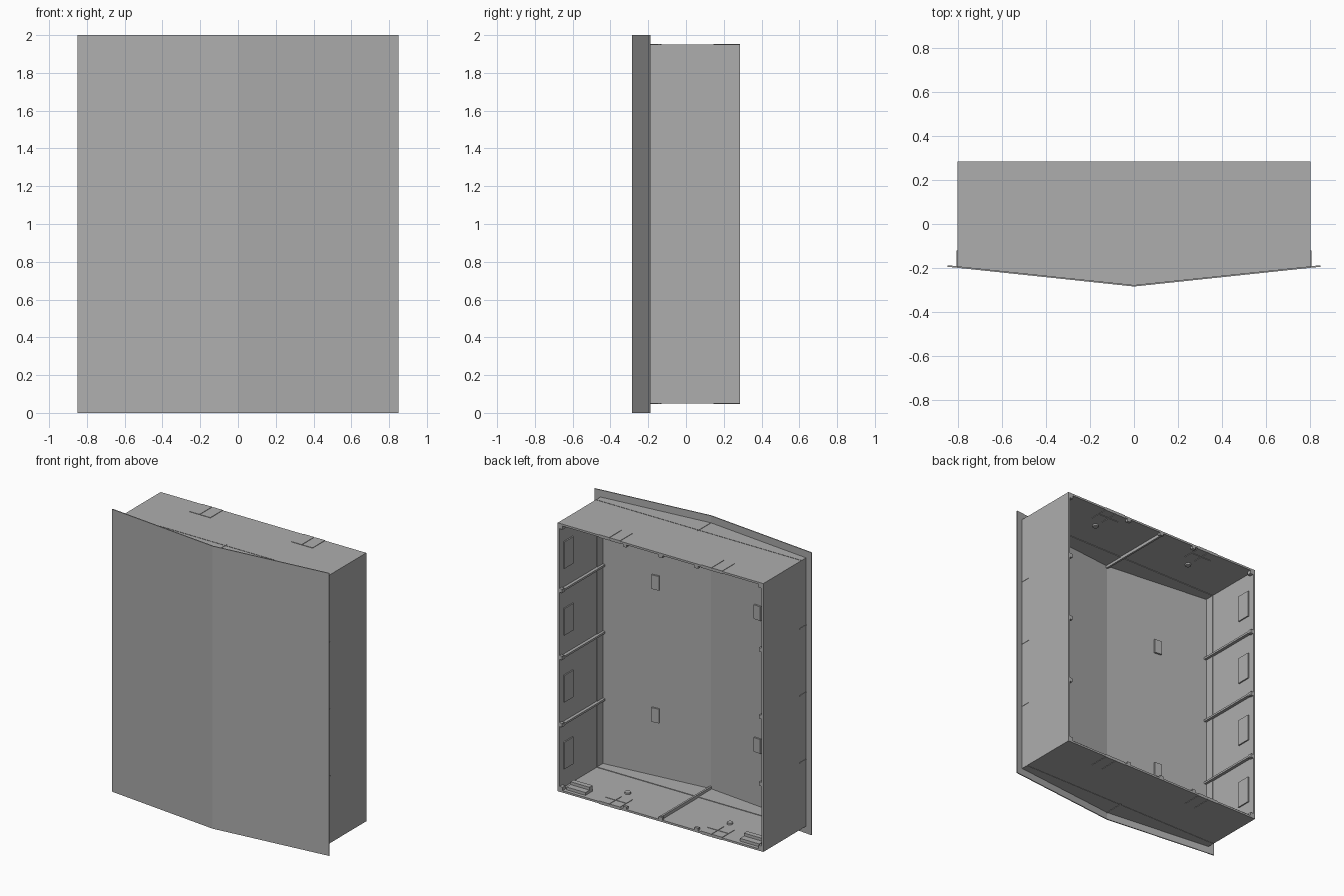
import bpy, bmesh, math
from mathutils import Matrix, Vector

cube = bpy.data.objects.get("Cube")
if cube:
    bpy.data.objects.remove(cube, do_unlink=True)

grey = bpy.data.materials.new("plain grey")
grey.use_nodes = True
COLOUR = (0.42, 0.42, 0.42, 1)
grey.diffuse_color = COLOUR
grey.node_tree.nodes["Principled BSDF"].inputs["Base Color"].default_value = COLOUR

W, BACK, LOW, HIGH, T = 0.805, 0.285, 0.05, 1.95, 0.014
NOSE, SLOPE, SHEET = -0.285, 0.106, 0.007


def front_y(x):
    """Inner surface of the folded front sheet."""
    return NOSE + SHEET + SLOPE * abs(x)


def finish(name, bm):
    bmesh.ops.recalc_face_normals(bm, faces=bm.faces)
    mesh = bpy.data.meshes.new(name)
    bm.to_mesh(mesh)
    bm.free()
    mesh.materials.append(grey)
    ob = bpy.data.objects.new(name, mesh)
    bpy.context.collection.objects.link(ob)
    return ob


def prism(name, outline, z0, z1):
    """Extrude an xy outline from z0 to z1."""
    bm = bmesh.new()
    face = bm.faces.new([bm.verts.new((x, y, z0)) for x, y in outline])
    ext = bmesh.ops.extrude_face_region(bm, geom=[face])
    bmesh.ops.translate(bm, vec=(0, 0, z1 - z0),
                        verts=[v for v in ext["geom"] if isinstance(v, bmesh.types.BMVert)])
    return finish(name, bm)


def block(name, x, y, z):
    """Box given by (low, high) ranges on each axis."""
    return prism(name, [(x[0], y[0]), (x[1], y[0]), (x[1], y[1]), (x[0], y[1])], *z)


def around(c, size):
    return (c - size / 2, c + size / 2)


# Folded front sheet, overhanging the box on all sides
E = 0.85
prism("front_sheet", [(-E, NOSE + SLOPE * E), (0, NOSE), (E, NOSE + SLOPE * E),
                      (E, front_y(E)), (0, front_y(0)), (-E, front_y(E))], 0, 2)

# Top and bottom walls follow the fold
slab = [(-W, BACK), (-W, front_y(W)), (0, front_y(0)), (W, front_y(W)), (W, BACK)]
prism("bottom_wall", slab, LOW, LOW + T)
prism("top_wall", slab, HIGH - T, HIGH)

# Thin inner lips where the walls meet the sheet
LIP, STEP = -0.13, 0.004
inner = W - T
lip = [(-inner, LIP), (-inner, front_y(inner)), (0, front_y(0)),
       (inner, front_y(inner)), (inner, LIP)]
prism("bottom_lip", lip, LOW + T, LOW + T + STEP)
prism("top_lip", lip, HIGH - T - STEP, HIGH - T)

RIBS = (0.525, 1.0, 1.475)
for s, side in ((1, "left"), (-1, "right")):
    def xs(a, b):
        return tuple(sorted((s * a, s * b)))

    # Side wall with lip, ribs and raised panels
    block(side + "_wall", xs(inner, W), (front_y(W), BACK), (LOW + T, HIGH - T))
    block(side + "_lip", xs(inner - STEP, inner), (front_y(inner), LIP), (LOW + T, HIGH - T))
    for z in RIBS:
        block(side + "_rib", xs(inner - 0.022, inner), (front_y(inner), BACK - 0.01), around(z, 0.014))
        block(side + "_rib_tip", xs(inner - 0.02, inner), (BACK - 0.025, BACK), around(z, 0.028))
        block(side + "_outer_tick", xs(W, W + 0.003), (front_y(W), -0.12), around(z, 0.006))
    for i in range(4):
        z = around(0.29 + 0.473 * i, 0.19)
        block(side + "_panel", xs(inner - 0.009, inner), (0.14, 0.24), z)

    # Corner posts at the open back
    for z in (LOW + T + 0.012, HIGH - T - 0.012):
        block(side + "_corner_post", xs(inner - 0.025, inner), (BACK - 0.03, BACK), around(z, 0.024))

    # Small pads on the back of the sheet
    for z in (0.5, 1.44):
        fy = front_y(0.4)
        pad = block(side + "_sheet_pad", around(0, 0.055), (-0.003, 0.012), around(0, 0.1))
        pad.location = (s * 0.4, fy, z)
        pad.rotation_euler.z = s * math.atan(SLOPE)

    # Stepped cable clamp on the floor
    block(side + "_clamp_base", around(s * 0.68, 0.15), (0.18, 0.26), (LOW + T, LOW + T + 0.02))
    block(side + "_clamp_step", around(s * 0.68, 0.15), (0.18, 0.215), (LOW + T + 0.02, LOW + T + 0.04))

# Knockouts, round bosses, centre ribs and edge studs on both the floor and the roof
for name, face, d in (("floor", LOW + T, 1), ("roof", HIGH - T, -1)):
    def zs(h, base=face, d=d):
        return tuple(sorted((base, base + d * h)))

    outside = face - d * T
    for x in (-0.4, 0.4):
        for half in (-1, 1):
            span = around(x + half * 0.0425, 0.08)
            block(name + "_knockout", span, (0.145, 0.213), zs(0.004))
            block(name + "_knockout", span, (0.218, BACK), zs(0.004))
            block(name + "_outer_knockout", span, (0.145, BACK), zs(-0.003, outside))
        bm = bmesh.new()
        bmesh.ops.create_cone(bm, cap_ends=True, segments=20, radius1=0.02, radius2=0.02,
                              depth=0.012, matrix=Matrix.Translation(Vector((x, 0.08, face + d * 0.006))))
        finish(name + "_boss", bm)
    block(name + "_centre_rib", around(0, 0.014), (front_y(0), BACK - 0.01), zs(0.022))
    block(name + "_outer_tick", around(0, 0.006), (front_y(0), -0.13), zs(-0.003, outside))
    block(name + "_outer_seam", (-W, W), (-0.145, -0.14), zs(-0.002, outside))
    for x in (-0.28, 0, 0.28):
        block(name + "_edge_stud", around(x, 0.028), (BACK - 0.02, BACK), zs(0.018))
